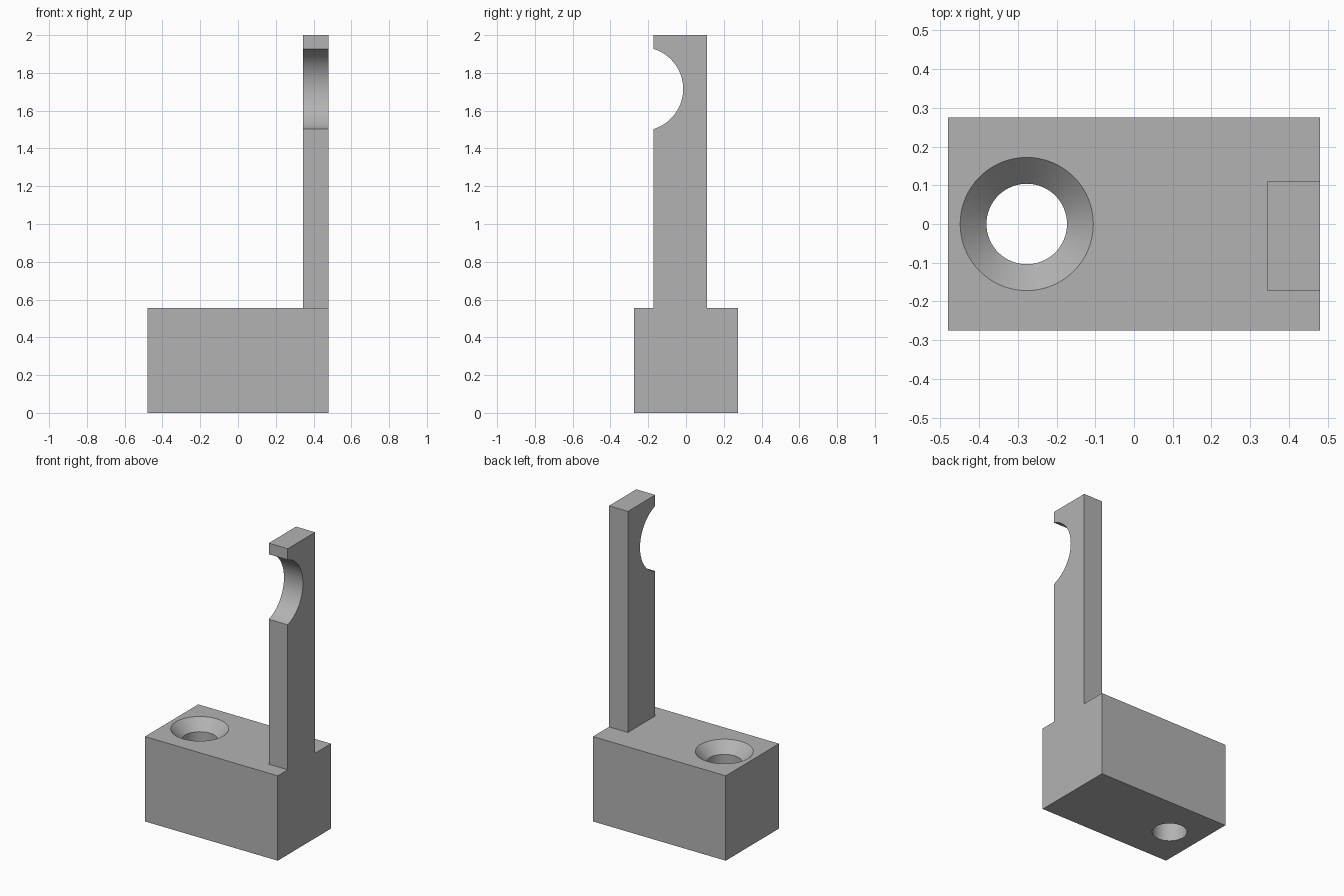
import bpy
import bmesh
from math import asin, cos, pi, sin

cube = bpy.data.objects.get("Cube")
if cube:
    bpy.data.objects.remove(cube, do_unlink=True)

HALF_X, HALF_Y, BASE_TOP, TOP = 0.48, 0.275, 0.555, 2.0

grey = bpy.data.materials.new("plain_grey")
grey.use_nodes = True
colour = (0.45, 0.45, 0.45, 1)
grey.diffuse_color = colour
grey.node_tree.nodes["Principled BSDF"].inputs["Base Color"].default_value = colour


def make_object(name, bm):
    bmesh.ops.recalc_face_normals(bm, faces=bm.faces)
    mesh = bpy.data.meshes.new(name)
    bm.to_mesh(mesh)
    bm.free()
    mesh.materials.append(grey)
    obj = bpy.data.objects.new(name, mesh)
    bpy.context.collection.objects.link(obj)
    return obj


def smooth(obj):
    bpy.ops.object.select_all(action="DESELECT")
    obj.select_set(True)
    bpy.context.view_layer.objects.active = obj
    bpy.ops.object.shade_smooth_by_angle(angle=pi / 6)


# Base block
bm = bmesh.new()
bmesh.ops.create_cube(bm, size=1)
bmesh.ops.scale(bm, vec=(2 * HALF_X, 2 * HALF_Y, BASE_TOP), verts=bm.verts)
bmesh.ops.translate(bm, vec=(0, 0, BASE_TOP / 2), verts=bm.verts)
base = make_object("base_block", bm)

# Countersunk screw hole: a turned profile of radius and height
SIDES, HOLE_X, HOLE_R, SINK_R = 64, -0.277, 0.104, 0.172
sink = SINK_R - HOLE_R
profile = [(HOLE_R, -0.1), (HOLE_R, BASE_TOP - sink), (SINK_R + 0.1, BASE_TOP + 0.1)]
bm = bmesh.new()
rings = [[bm.verts.new((HOLE_X + r * cos(2 * pi * i / SIDES), r * sin(2 * pi * i / SIDES), z))
          for i in range(SIDES)] for r, z in profile]
for low, high in zip(rings, rings[1:]):
    for i in range(SIDES):
        j = (i + 1) % SIDES
        bm.faces.new((low[i], low[j], high[j], high[i]))
bm.faces.new(rings[0])
bm.faces.new(rings[-1])
cutter = make_object("hole_cutter", bm)
cutter.hide_render = True

cut = base.modifiers.new("screw_hole", "BOOLEAN")
cut.operation = "DIFFERENCE"
cut.solver = "EXACT"
cut.object = cutter
bpy.ops.object.select_all(action="DESELECT")
base.select_set(True)
bpy.context.view_layer.objects.active = base
bpy.ops.object.modifier_apply(modifier=cut.name)
bpy.data.objects.remove(cutter, do_unlink=True)
smooth(base)

# Upright post: side profile with a round notch in the front, extruded across x
FRONT, BACK, INNER_X = -0.172, 0.11, 0.343
NOTCH_Y, NOTCH_Z, NOTCH_R, STEPS = -0.237, 1.715, 0.222, 40
half_chord = (NOTCH_R ** 2 - (FRONT - NOTCH_Y) ** 2) ** 0.5
reach = asin(half_chord / NOTCH_R)
outline = [(FRONT, TOP), (BACK, TOP), (BACK, BASE_TOP), (FRONT, BASE_TOP)]
for i in range(STEPS + 1):
    a = reach * (2 * i / STEPS - 1)
    outline.append((NOTCH_Y + NOTCH_R * cos(a), NOTCH_Z + NOTCH_R * sin(a)))
bm = bmesh.new()
side = bm.faces.new([bm.verts.new((INNER_X, y, z)) for y, z in outline])
grown = bmesh.ops.extrude_face_region(bm, geom=[side])["geom"]
bmesh.ops.translate(bm, vec=(HALF_X - INNER_X, 0, 0),
                    verts=[v for v in grown if isinstance(v, bmesh.types.BMVert)])
smooth(make_object("notched_post", bm))
